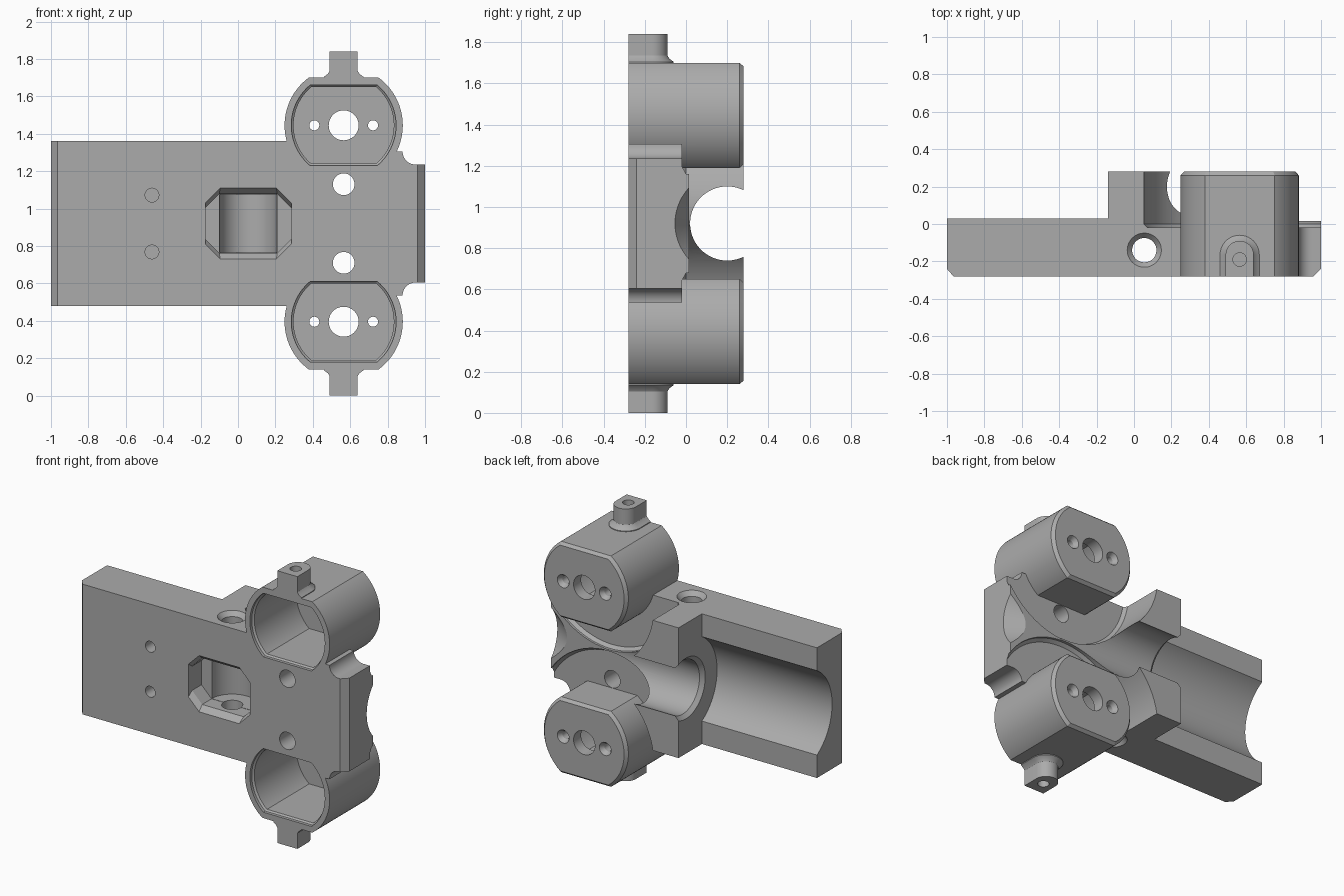
import bpy, math

cube = bpy.data.objects.get("Cube")
if cube:
    bpy.data.objects.remove(cube)

MID = 0.92           # height of the mirror plane and bore axis
MX, MD = 0.565, 0.525  # housing axis: x, and distance above/below MID
BORE_Y = 0.2
FRONT, BACK = -0.28, 0.28

metal = bpy.data.materials.new("grey_metal")
metal.use_nodes = True
GREY = (0.41, 0.41, 0.41, 1)
metal.diffuse_color = GREY
metal.node_tree.nodes["Principled BSDF"].inputs["Base Color"].default_value = GREY


def loft(name, axis, *rings):
    """Solid through (position, outline) rings stacked along an axis."""
    place = {"x": lambda a, b, t: (t, a, b),
             "y": lambda a, b, t: (a, t, b),
             "z": lambda a, b, t: (a, b, t)}[axis]
    n = len(rings[0][1])
    verts = [place(a, b, t) for t, pts in rings for a, b in pts]
    faces = [tuple(range(n)), tuple(range(len(verts) - n, len(verts)))]
    for r in range(len(rings) - 1):
        for i in range(n):
            j = (i + 1) % n
            faces.append((r * n + i, r * n + j, r * n + n + j, r * n + n + i))
    mesh = bpy.data.meshes.new(name)
    mesh.from_pydata(verts, [], faces)
    import bmesh
    bm = bmesh.new()
    bm.from_mesh(mesh)
    bmesh.ops.recalc_face_normals(bm, faces=bm.faces)
    bm.to_mesh(mesh)
    bm.free()
    mesh.materials.append(metal)
    ob = bpy.data.objects.new(name, mesh)
    bpy.context.collection.objects.link(ob)
    return ob


def prism(name, axis, pts, lo, hi):
    return loft(name, axis, (lo, pts), (hi, pts))


def rect(a0, a1, b0, b1):
    return [(a0, b0), (a1, b0), (a1, b1), (a0, b1)]


def circle(a, b, r, n=48, flat=None):
    """Circle, optionally with flats cut at b +/- flat."""
    if flat is None:
        return [(a + r * math.cos(2 * math.pi * i / n),
                 b + r * math.sin(2 * math.pi * i / n)) for i in range(n)]
    e = math.asin(flat / r)
    half = [-e + 2 * e * i / n for i in range(n + 1)]
    return [(a + r * math.cos(t + k), b + r * math.sin(t + k))
            for k in (0, math.pi) for t in half]


def octagon(a, b, w, h, c):
    return [(a + x, b + z) for x, z in (
        (-w + c, -h), (w - c, -h), (w, -h + c), (w, h - c),
        (w - c, h), (-w + c, h), (-w, h - c), (-w, -h + c))]


def tongue(r, y):
    """Outline with a rounded back and a straight front."""
    arc = [(MX + r * math.cos(math.pi * i / 20), y + r * math.sin(math.pi * i / 20))
           for i in range(21)]
    return arc + [(MX - r, FRONT), (MX + r, FRONT)]


def combine(target, tool, operation):
    mod = target.modifiers.new("shape", "BOOLEAN")
    mod.operation, mod.solver, mod.object = operation, "EXACT", tool
    bpy.context.view_layer.update()
    result = bpy.data.meshes.new_from_object(
        target.evaluated_get(bpy.context.evaluated_depsgraph_get()))
    target.modifiers.clear()
    target.data = result
    bpy.data.objects.remove(tool)


def add(tool):
    combine(body, tool, "UNION")


def cut(tool):
    combine(body, tool, "DIFFERENCE")


# long slab, central block and the end plate
body = prism("bracket_body", "z", [(-1, -0.24), (-0.965, FRONT), (0, FRONT),
                                   (0, 0.03), (-1, 0.03)], 0.48, 1.36)
add(prism("block", "y", rect(-0.14, 0.6, 0.48, 1.36), FRONT, BACK))
add(prism("end_plate", "z", [(0.5, FRONT), (0.96, FRONT), (1, -0.24),
                             (1, 0.015), (0.5, 0.015)], 0.605, 1.235))

# wide trough in the slab, narrow bore through the block, flared bore end
cut(prism("trough", "x", circle(BORE_Y, MID, 0.332, 96), -1.1, -0.14))
cut(loft("bore", "x", (-0.2, circle(BORE_Y, MID, 0.205, 96)),
         (-0.14, circle(BORE_Y, MID, 0.205, 96)),
         (-0.115, circle(BORE_Y, MID, 0.18, 96)),
         (0.87, circle(BORE_Y, MID, 0.18, 96)),
         (1.02, circle(BORE_Y, MID, 0.265, 96))))

# round clearance around each housing
for s in (1, -1):
    cz = MID + s * MD
    cut(loft("clearance", "y", (-0.02, circle(MX, cz, 0.5, 96)),
             (0.0, circle(MX, cz, 0.52, 96)), (0.4, circle(MX, cz, 0.52, 96))))

# housings, corner fillets and lugs
for s in (1, -1):
    cz = MID + s * MD
    full = circle(MX, cz, 0.316, 48, 0.255)
    add(loft("housing", "y", (FRONT, full), (0.26, full),
             (BACK, circle(MX, cz, 0.298, 48, 0.238))))
    arc = [(0.95 - 0.07 * math.sin(t), MID + s * (0.385 - 0.07 * math.cos(t)))
           for t in (math.pi / 2 * i / 10 for i in range(11))]
    add(prism("corner_fillet", "y",
              arc + [(0.8, MID + s * 0.385), (0.8, MID + s * 0.25),
                     (0.95, MID + s * 0.25)], FRONT, -0.02))
    add(loft("lug", "z", (MID + s * 0.74, tongue(0.105, -0.165)),
             (MID + s * 0.785, tongue(0.105, -0.165)),
             (MID + s * 0.8, tongue(0.085, -0.165)),
             (MID + s * 0.815, tongue(0.075, -0.165)),
             (MID + s * 0.92, tongue(0.075, -0.165))))

# housing pockets and their holes
for s in (1, -1):
    cz = MID + s * MD
    wide, inner = circle(MX, cz, 0.28, 48, 0.215), circle(MX, cz, 0.268, 48, 0.205)
    cut(loft("pocket", "y", (-0.3, wide), (-0.26, wide), (-0.25, inner), (0.2, inner)))
    cut(prism("shaft_hole", "y", circle(MX, cz, 0.08), 0.1, 0.4))
    for side in (-1, 1):
        x = MX + side * 0.157
        cut(loft("screw_hole", "y", (0.1, circle(x, cz, 0.027, 24)),
                 (0.25, circle(x, cz, 0.027, 24)), (0.29, circle(x, cz, 0.05, 24))))
    cut(prism("lug_hole", "z", circle(MX, -0.19, 0.036, 24),
              MID + s * 0.83, MID + s * 0.95))
    cut(prism("plate_hole", "y", circle(MX, MID + s * 0.21, 0.058), -0.4, 0.4))
    cut(prism("pin_hole", "y", circle(-0.46, MID + s * 0.152, 0.037, 24), -0.4, -0.18))

# front window with a rounded back, and the vertical countersunk hole
WX = 0.055
cut(loft("window", "y", (-0.3, octagon(WX, MID, 0.23, 0.19, 0.08)),
         (FRONT, octagon(WX, MID, 0.23, 0.19, 0.08)),
         (-0.24, octagon(WX, MID, 0.23, 0.157, 0.075)),
         (-0.14, octagon(WX, MID, 0.23, 0.157, 0.075))))
cut(prism("window_back", "z", circle(WX, -0.14, 0.153, 64), MID - 0.155, MID + 0.155))
for s in (1, -1):
    cut(loft("vertical_hole", "z", (MID + s * 0.1, circle(WX, -0.14, 0.065)),
             (MID + s * 0.41, circle(WX, -0.14, 0.065)),
             (MID + s * 0.45, circle(WX, -0.14, 0.1))))

# smooth curved walls, keep edges crisp
body.data.materials.clear()
body.data.materials.append(metal)
for p in body.data.polygons:
    p.material_index = 0
bpy.ops.object.select_all(action="DESELECT")
body.select_set(True)
bpy.context.view_layer.objects.active = body
bpy.ops.object.shade_smooth_by_angle(angle=math.radians(25))
